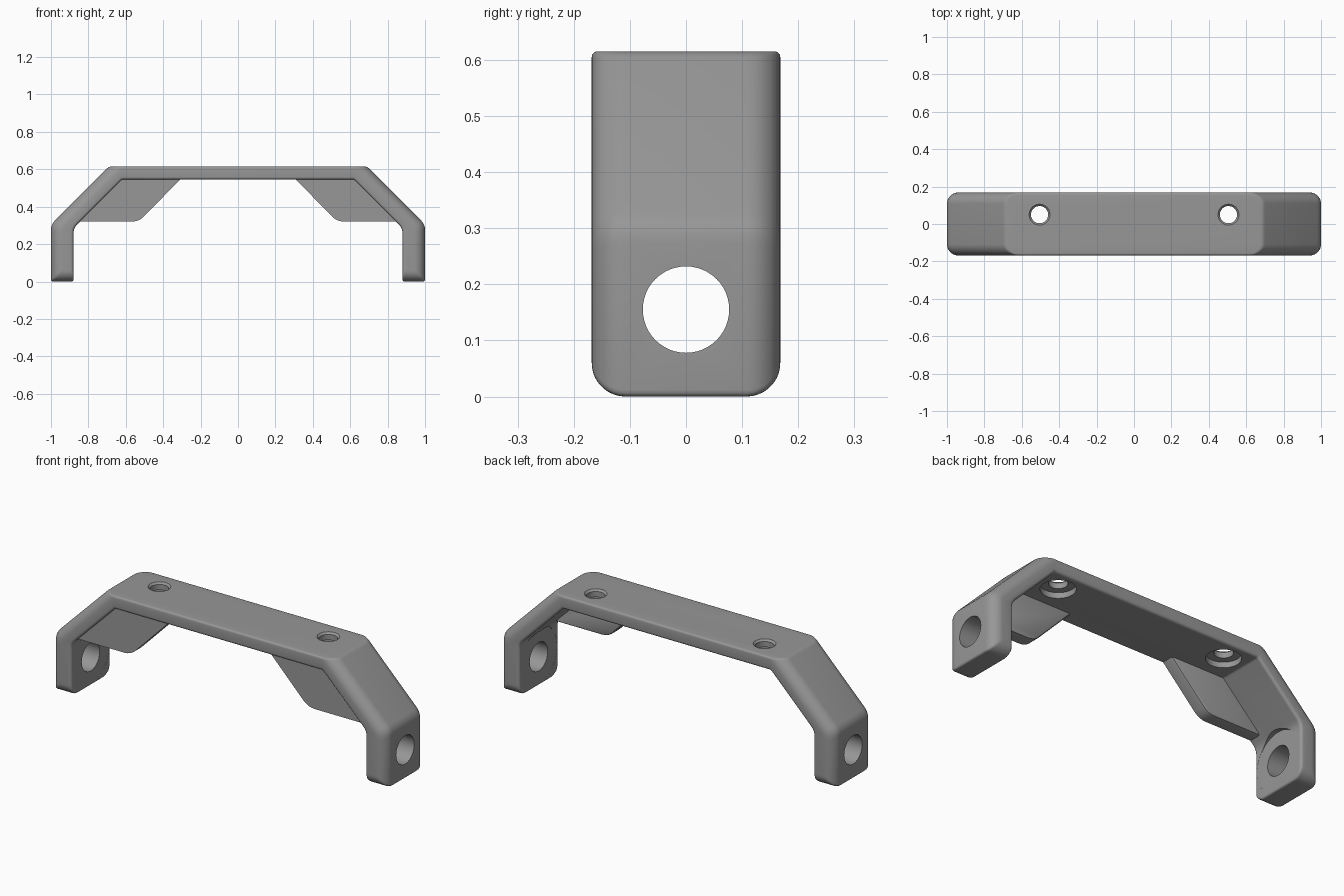
import bpy, bmesh, math
from mathutils import Vector

if "Cube" in bpy.data.objects:
    bpy.data.objects.remove(bpy.data.objects["Cube"])

HALF = 0.168          # half depth of the strap
grey = bpy.data.materials.new("mid grey")
grey.diffuse_color = (0.31, 0.31, 0.31, 1)
grey.use_nodes = True
grey.node_tree.nodes["Principled BSDF"].inputs["Base Color"].default_value = grey.diffuse_color


def finish(name, bm):
    bmesh.ops.recalc_face_normals(bm, faces=bm.faces)
    me = bpy.data.meshes.new(name)
    bm.to_mesh(me)
    bm.free()
    ob = bpy.data.objects.new(name, me)
    bpy.context.collection.objects.link(ob)
    me.materials.append(grey)
    return ob


def activate(ob):
    bpy.ops.object.select_all(action='DESELECT')
    ob.select_set(True)
    bpy.context.view_layer.objects.active = ob


def rounded(points, cuts, n=5):
    """Closed outline with each corner replaced by a short curve."""
    out = []
    for i, (p, c) in enumerate(zip(points, cuts)):
        p = Vector(p)
        a = p + (Vector(points[i - 1]) - p).normalized() * c
        b = p + (Vector(points[(i + 1) % len(points)]) - p).normalized() * c
        for k in range(n):
            u = k / (n - 1)
            out.append(a * (1 - u) ** 2 + p * 2 * u * (1 - u) + b * u * u)
    return out


def loft(name, layers):
    """Join equal outlines (y, points) into a closed solid."""
    bm = bmesh.new()
    rings = [[bm.verts.new((p[0], y, p[1])) for p in pts] for y, pts in layers]
    for r, s in zip(rings, rings[1:]):
        for i in range(len(r)):
            bm.faces.new((r[i - 1], r[i], s[i], s[i - 1]))
    bm.faces.new(rings[0])
    bm.faces.new(rings[-1])
    return finish(name, bm)


def inset(t, r):
    """Inset of a round edge of radius r at depth t from the side face."""
    return r - math.sqrt(r * r - (r - t) ** 2) if t < r else 0.0


def section(t):
    """Strap outline at depth t from the nearest side face."""
    d, top, inn = inset(t, 0.06), inset(t, 0.01), inset(t, 0.015)
    q = math.sqrt(2)
    xo, so, zt = 1 - d, 1.305 - d * q, 0.615 - top
    xi, si, zi = 0.88 + inn, 1.165 + inn * q, 0.545 + inn
    outer = [(xo, d), (xo, so - xo), (so - zt, zt)]
    inner = [(si - zi, zi), (xi, si - xi), (xi, d)]
    flip = lambda pts: [(-x, z) for x, z in reversed(pts)]
    pts = outer + flip(outer) + flip(inner) + inner
    co, ci = [0.012, 0.03, 0.015], [0.008, 0.03, 0.012]
    return rounded(pts, co + co[::-1] + ci[::-1] + ci)


# Strap: legs, slopes and bridge in one rounded body
depths = sorted({round(r * (1 - math.cos(math.radians(a))), 5)
                 for r, step in ((0.06, 10), (0.015, 30), (0.01, 30))
                 for a in range(0, 91, step)})
layers = [(-HALF + t, section(t)) for t in depths]
layers += [(HALF - t, section(t)) for t in reversed(depths)]
strap = loft("strap", layers)


def cut(target, centre, r1, r2, length, along_x=False):
    """Subtract a cylinder or cone from the target."""
    bpy.ops.mesh.primitive_cone_add(
        vertices=48, radius1=r1, radius2=r2, depth=length, location=centre,
        rotation=(0, math.pi / 2 if along_x else 0, 0))
    cutter = bpy.context.object
    cutter.name = "hole_cutter"
    cutter.hide_render = True
    cutter.data.materials.append(grey)
    activate(target)
    m = target.modifiers.new("hole", 'BOOLEAN')
    m.operation, m.solver, m.object = 'DIFFERENCE', 'EXACT', cutter
    bpy.ops.object.modifier_apply(modifier=m.name)
    bpy.data.objects.remove(cutter)


for s in (1, -1):
    # Leg hole with a clearance face on the inside
    cut(strap, (s * 0.94, 0, 0.155), 0.077, 0.077, 0.4, True)
    cut(strap, (s * 0.8305, 0, 0.155), 0.155, 0.155, 0.1, True)
    # Bridge hole, its top chamfer and the recess below
    cut(strap, (s * 0.505, 0.05, 0.58), 0.046, 0.046, 0.3)
    cut(strap, (s * 0.505, 0.05, 0.615), 0.046, 0.066, 0.02)
    cut(strap, (s * 0.505, 0.05, 0.555), 0.085, 0.085, 0.04)

    # Gusset plate under the slope, along the front edge
    pts = rounded([(s * x, z) for x, z in
                   ((0.30, 0.555), (0.53, 0.32), (0.87, 0.32), (0.65, 0.56))],
                  [0.001, 0.04, 0.001, 0.001])
    y0, y1, b = -0.158, -0.09, 0.012
    mid = Vector((s * 0.59, 0.46))
    small = [mid + (p - mid) * 0.94 for p in pts]
    gusset = loft("gusset_right" if s > 0 else "gusset_left",
                  [(y0, pts), (y1 - b, pts),
                   (y1 - b * 0.3, [p.lerp(q, 0.3) for p, q in zip(pts, small)]),
                   (y1, small)])
    activate(gusset)
    bpy.ops.object.shade_smooth_by_angle(angle=math.radians(35))

activate(strap)
bpy.ops.object.shade_smooth_by_angle(angle=math.radians(32))
